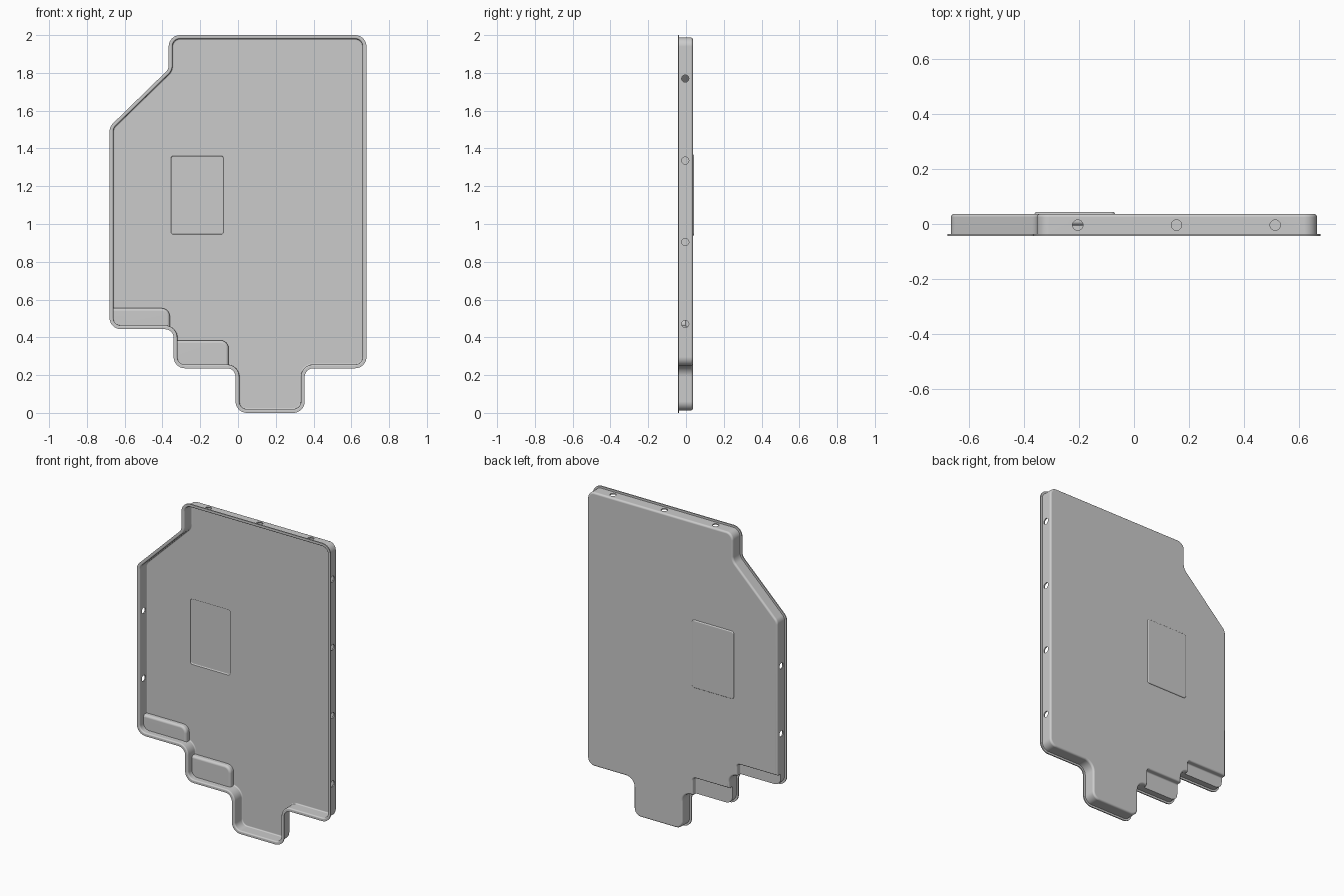
import bpy, bmesh, math
from mathutils import Vector, Matrix

if "Cube" in bpy.data.objects:
    bpy.data.objects.remove(bpy.data.objects["Cube"])


def outline(pts, d, convex_r, concave_r, seg=8):
    """Rounded counter-clockwise (x, z) polygon, inset by d."""
    out = []
    n = len(pts)
    for i in range(n):
        a, p, b = (Vector(pts[(i + k) % n]) for k in (-1, 0, 1))
        u, v = (a - p).normalized(), (b - p).normalized()
        e, f = p - a, b - p
        convex = e.x * f.y - e.y * f.x > 0
        r = convex_r if convex else concave_r
        half = u.angle(v) / 2
        c = p + (u + v).normalized() * (r / math.sin(half))
        s = (p + u * (r / math.tan(half)) - c).normalized()
        t = (p + v * (r / math.tan(half)) - c).normalized()
        w = s.angle(t)
        rad = r - d if convex else r + d
        for k in range(seg + 1):
            q = k / seg
            out.append(c + (s * math.sin((1 - q) * w) + t * math.sin(q * w)) / math.sin(w) * rad)
    return out


def loft(name, pts, profile, convex_r, concave_r=0.045):
    """Closed solid from outlines stacked along y; profile is (inset, y)."""
    bm = bmesh.new()
    rings = [[bm.verts.new((q.x, y, q.y)) for q in outline(pts, d, convex_r, concave_r)]
             for d, y in profile]
    n = len(rings[0])
    for lo, hi in zip(rings, rings[1:]):
        for i in range(n):
            bm.faces.new((lo[i], lo[(i + 1) % n], hi[(i + 1) % n], hi[i]))
    bm.faces.new(rings[0])
    bm.faces.new(rings[-1])
    bmesh.ops.recalc_face_normals(bm, faces=bm.faces)
    return add(name, bm)


def add(name, bm):
    me = bpy.data.meshes.new(name)
    bm.to_mesh(me)
    bm.free()
    ob = bpy.data.objects.new(name, me)
    bpy.context.collection.objects.link(ob)
    return ob


def arc(cx, cy, r, a0, a1, n=5):
    return [(cx + r * math.cos(math.radians(a0 + (a1 - a0) * k / n)),
             cy + r * math.sin(math.radians(a0 + (a1 - a0) * k / n))) for k in range(n + 1)]


def combine(target, tool, op):
    tool.hide_render = True
    m = target.modifiers.new(op, 'BOOLEAN')
    m.operation, m.solver, m.object = op, 'EXACT', tool
    bpy.context.view_layer.objects.active = target
    bpy.ops.object.modifier_apply(modifier=m.name)
    bpy.data.objects.remove(tool)


def rect(x0, x1, z0, z1):
    return [(x0, z0), (x1, z0), (x1, z1), (x0, z1)]


FRONT, BACK, T = -0.0435, 0.037, 0.007
SHAPE = [(-0.013, 0), (0.353, 0), (0.353, 0.236), (0.68, 0.236), (0.68, 2), (-0.367, 2),
         (-0.367, 1.82), (-0.68, 1.515), (-0.68, 0.443), (-0.341, 0.443),
         (-0.341, 0.236), (-0.013, 0.236)]

# outer pan with flange, and the cavity that hollows it
pan = loft("cover_pan", SHAPE,
           [(0, FRONT), (0, FRONT + T), (0.013, FRONT + T)]
           + arc(0.025, BACK - 0.012, 0.012, 180, 90), 0.06)
cavity = loft("cavity", SHAPE,
              [(0.012, FRONT - 0.03)] + arc(0.012, FRONT + 0.008, 0.008, -90, 0)
              + arc(0.027, BACK - T - 0.007, 0.007, 180, 90), 0.06)

# shallow raised pad on the back panel
pad = rect(-0.362, -0.07, 0.938, 1.368)
combine(pan, loft("pad_outer", pad, [(0, 0.033)] + arc(0.0065, BACK, 0.0065, 180, 90), 0.015), 'UNION')
combine(cavity, loft("pad_inner", pad,
                     [(T, 0.02), (T, BACK - T)] + arc(T + 0.006, BACK - T + 0.0005, 0.006, 180, 90),
                     0.02), 'UNION')

# two stepped pockets along the lower edge
FLOOR = 0.002
for i, box in enumerate([rect(-0.76, -0.383, 0.38, 0.532), rect(-0.42, -0.072, 0.15, 0.362)]):
    outer = ([(0.008 - x, y) for x, y in arc(0, FLOOR + 0.008, 0.008, -90, 0)]
             + arc(-0.01, BACK - 0.0098, 0.01, 0, 90) + [(-0.01, 0.1)])
    combine(pan, loft(f"pocket_{i}", box, outer, 0.02), 'DIFFERENCE')
    inner = ([(0.008 - x, y) for x, y in arc(0, FLOOR - T + 0.015, 0.015, -90, 0)]
             + arc(-0.01, BACK - T - 0.0028, 0.003, 0, 90) + [(-0.01, 0.1)])
    inner = [(d - T - 0.008 if k < 6 else d - 0.005, y) for k, (d, y) in enumerate(inner)]
    inner = inner[:6] + [(-T - 0.015 + 0.0 , BACK - T - 0.003)] + inner[6 + 1:]
    combine(cavity, loft(f"pocket_inner_{i}", box, inner, 0.02), 'DIFFERENCE')
combine(pan, cavity, 'DIFFERENCE')

# screw holes through the side and top walls
holes = [((0.66, z), 'Y') for z in (1.77, 1.336, 0.904, 0.47)]
holes += [((-0.66, z), 'Y') for z in (1.215, 0.785)]
holes += [((x, 1.98), 'Z') for x in (-0.205, 0.155, 0.515)]
bm = bmesh.new()
for (x, z), axis in holes:
    turn = Matrix.Rotation(math.pi / 2, 4, 'Y') if axis == 'Y' else Matrix()
    bmesh.ops.create_cone(bm, cap_ends=True, segments=24, radius1=0.019, radius2=0.019, depth=0.08,
                          matrix=Matrix.Translation((x, -0.004, z)) @ turn)
combine(pan, add("hole_cutters", bm), 'DIFFERENCE')

# smooth fillets with flat panels kept flat
bpy.ops.object.select_all(action='DESELECT')
pan.select_set(True)
bpy.context.view_layer.objects.active = pan
bpy.ops.object.shade_smooth_by_angle(angle=math.radians(30))
wn = pan.modifiers.new("flat_panels", 'WEIGHTED_NORMAL')
wn.keep_sharp = True
